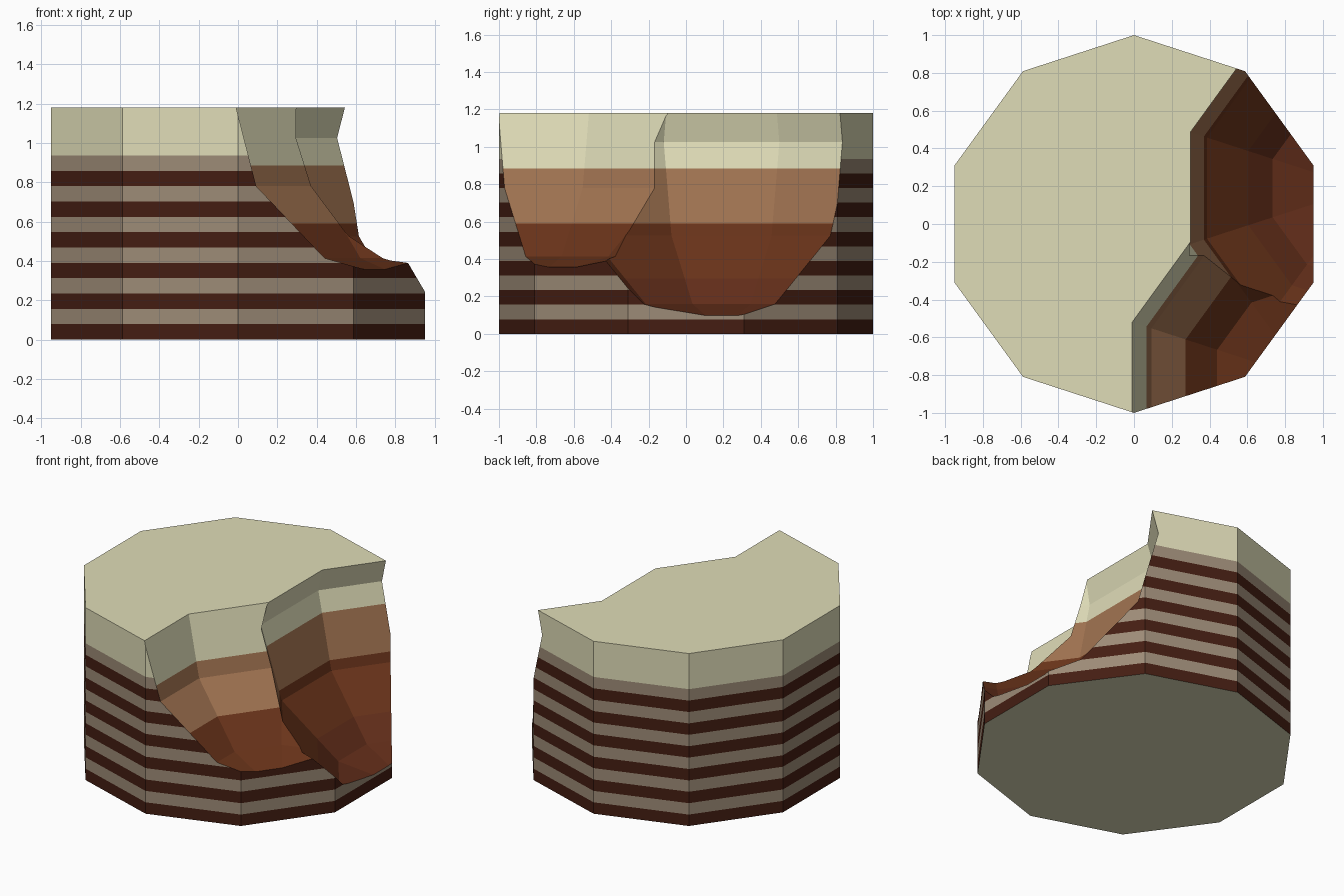
import bpy, bmesh
from math import cos, sin, pi, radians
from mathutils import Vector

if "Cube" in bpy.data.objects:
    bpy.data.objects.remove(bpy.data.objects["Cube"])

HEIGHT, STRIPE = 1.18, 0.078
BAND = HEIGHT / 4
APOTHEM = cos(radians(18))


def material(name, rgb):
    m = bpy.data.materials.new(name)
    m.diffuse_color = [(c / 255) ** 2.2 for c in rgb] + [1]
    m.use_nodes = True
    m.node_tree.nodes["Principled BSDF"].inputs["Base Color"].default_value = m.diffuse_color
    return m


def add_object(name, bm):
    me = bpy.data.meshes.new(name)
    bm.to_mesh(me)
    bm.free()
    ob = bpy.data.objects.new(name, me)
    bpy.context.collection.objects.link(ob)
    return ob


# Ten-sided column
bm = bmesh.new()
ring = [bm.verts.new((cos(pi / 2 + i * pi / 5), sin(pi / 2 + i * pi / 5), 0)) for i in range(10)]
base = bm.faces.new(ring)
top = bmesh.ops.extrude_face_region(bm, geom=[base], use_keep_orig=True)["geom"]
for v in top:
    if isinstance(v, bmesh.types.BMVert):
        v.co.z = HEIGHT
bmesh.ops.recalc_face_normals(bm, faces=bm.faces)
body = add_object("layered_column", bm)

# Two faceted spherical bites carved out of the right side
cutters = []
for name, centre in (("right_bite", (1.21, 0.19, 1.025)), ("front_bite", (0.916, -0.82, 1.28))):
    bm = bmesh.new()
    bmesh.ops.create_uvsphere(bm, u_segments=10, v_segments=6, radius=1)
    bmesh.ops.translate(bm, verts=bm.verts, vec=centre)
    cutter = add_object(name, bm)
    cutter.hide_render = True
    mod = body.modifiers.new(name, "BOOLEAN")
    mod.operation, mod.solver, mod.object = "DIFFERENCE", "EXACT", cutter
    cutters.append(cutter)
deps = bpy.context.evaluated_depsgraph_get()
carved = bpy.data.meshes.new_from_object(body.evaluated_get(deps))
body.modifiers.clear()
body.data = carved
for c in cutters:
    bpy.data.objects.remove(c)

# Colours: pale cap, two outside stripes, three inside bands
carved.materials.clear()
for name, rgb in (("pale_cap", (222, 219, 182)), ("dark_stripe", (70, 35, 25)),
                  ("light_stripe", (155, 138, 118)), ("inner_brown", (160, 115, 82)),
                  ("inner_rust", (106, 55, 32)), ("inner_deep", (100, 50, 32))):
    carved.materials.append(material(name, rgb))


def kind(f):
    c = f.calc_center_median()
    if abs(f.normal.z) > 0.99 and (c.z < 0.001 or c.z > HEIGHT - 0.001):
        return "cap"
    reach = max(c.x * cos(k * pi / 5) + c.y * sin(k * pi / 5) for k in range(10))
    return "outside" if reach > APOTHEM - 0.001 else "inside"


# Slice the outside into stripes and the carved inside into bands
bm = bmesh.new()
bm.from_mesh(carved)
cuts = [("outside", STRIPE * i) for i in range(1, 13)] + [("inside", BAND * i) for i in range(1, 4)]
for which, z in cuts:
    bm.normal_update()
    faces = [f for f in bm.faces if kind(f) == which]
    geom = set(faces) | {e for f in faces for e in f.edges} | {v for f in faces for v in f.verts}
    bmesh.ops.bisect_plane(bm, geom=list(geom), dist=1e-5, plane_co=(0, 0, z), plane_no=(0, 0, 1))
bm.normal_update()
for f in bm.faces:
    z, k = f.calc_center_median().z, kind(f)
    f.smooth = False
    if k == "outside":
        i = int(z / STRIPE)
        f.material_index = 0 if i >= 12 else 1 + i % 2
    elif k == "inside":
        f.material_index = (5, 4, 3, 0)[min(3, int(z / BAND))]
    else:
        f.material_index = 0
bm.to_mesh(carved)
bm.free()
